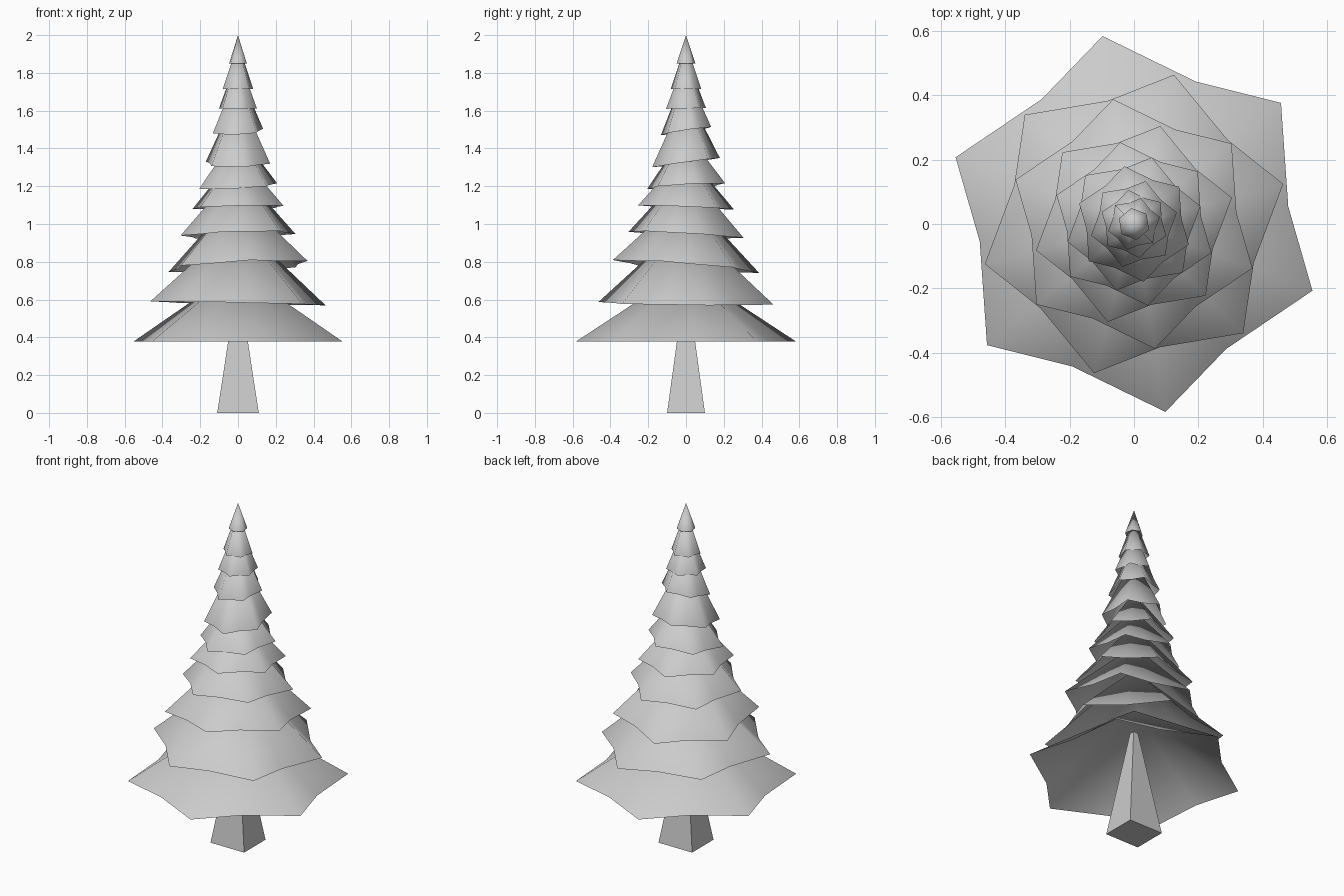
import bpy
import bmesh
from math import cos, sin, radians

cube = bpy.data.objects.get("Cube")
if cube:
    bpy.data.objects.remove(cube, do_unlink=True)

GREY = (0.6, 0.6, 0.6, 1.0)
grey = bpy.data.materials.new("plain grey")
grey.use_nodes = True
grey.diffuse_color = GREY
grey.node_tree.nodes["Principled BSDF"].inputs["Base Color"].default_value = GREY


def finish(bm, name, smooth):
    """Turn a bmesh into a named grey object."""
    mesh = bpy.data.meshes.new(name)
    for face in bm.faces:
        face.smooth = smooth
    bm.to_mesh(mesh)
    bm.free()
    mesh.materials.append(grey)
    obj = bpy.data.objects.new(name, mesh)
    bpy.context.collection.objects.link(obj)


def add_tier(name, radius, rim_z, apex_z, turn, notch, tilt_x, tilt_y):
    """Open star-shaped cone: six drooping tips with notches between them."""
    bm = bmesh.new()
    apex = bm.verts.new((0, 0, apex_z))
    rim = []
    for i in range(12):
        r = radius * (notch if i % 2 else 1)
        a = radians(turn + 30 * i - (3 if i % 2 else 0))
        x, y = r * cos(a), r * sin(a)
        rim.append(bm.verts.new((x, y, rim_z + tilt_x * x + tilt_y * y)))
    for i in range(12):
        bm.faces.new((rim[i], rim[(i + 1) % 12], apex))
    finish(bm, name, True)


# Trunk: tapered square post
bm = bmesh.new()
rings = [[bm.verts.new((sx * hx, sy * hy, z)) for sx, sy in
          ((-1, -1), (1, -1), (1, 1), (-1, 1))]
         for hx, hy, z in ((0.11, 0.1, 0), (0.015, 0.015, 0.62))]
bm.faces.new(rings[0][::-1])
bm.faces.new(rings[1])
for i in range(4):
    j = (i + 1) % 4
    bm.faces.new((rings[0][i], rings[0][j], rings[1][j], rings[1][i]))
finish(bm, "trunk", False)

# Foliage tiers: radius, rim height, apex height, tilt along x, tilt along y
TIERS = [
    (0.592, 0.377, 0.76, 0, 0),
    (0.48, 0.58, 1.01, -0.02, -0.01),
    (0.393, 0.775, 1.16, 0.05, -0.08),
    (0.315, 0.943, 1.29, 0.03, -0.06),
    (0.257, 1.088, 1.38, 0.02, -0.04),
    (0.214, 1.2, 1.49, 0.06, 0.06),
    (0.182, 1.325, 1.70, 0.02, 0.14),
    (0.138, 1.492, 1.81, 0.05, 0.15),
    (0.107, 1.612, 1.89, 0, 0.02),
    (0.083, 1.715, 1.96, 0, 0),
]
for n, (radius, rim_z, apex_z, tx, ty) in enumerate(TIERS):
    # Alternate tiers are turned so that tips sit over notches
    add_tier(f"foliage_tier_{n + 1}", radius, rim_z, apex_z,
             15 if n % 2 else 39.5, 0.815, tx, ty)

# Pointed top: plain six-sided cone
bm = bmesh.new()
peak = bm.verts.new((0, 0, 2))
base = [bm.verts.new((0.05 * cos(radians(a)), 0.05 * sin(radians(a)), 1.85))
        for a in range(39, 399, 60)]
for i in range(6):
    bm.faces.new((base[i], base[(i + 1) % 6], peak))
finish(bm, "treetop", True)
